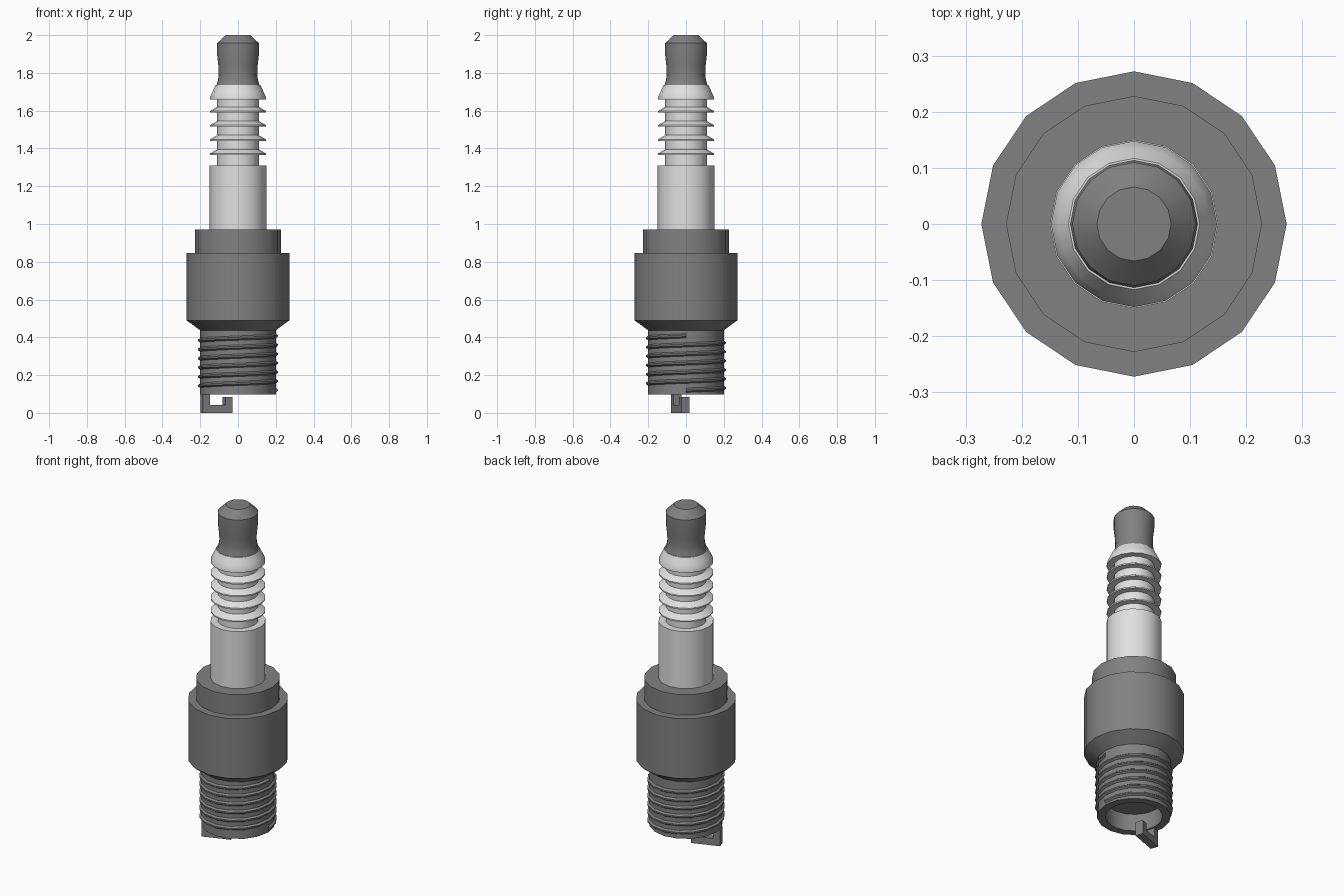
import bpy, bmesh, math
from mathutils import Matrix, Vector

cube = bpy.data.objects.get("Cube")
if cube:
    bpy.data.objects.remove(cube, do_unlink=True)

SIDES = 16


def material(name, value):
    m = bpy.data.materials.new(name)
    m.use_nodes = True
    colour = (value, value, value, 1)
    m.diffuse_color = colour
    m.node_tree.nodes["Principled BSDF"].inputs["Base Color"].default_value = colour
    return m


steel = material("grey steel", 0.22)
ceramic = material("white ceramic", 0.75)


def finish(name, bm, mat, smooth=True):
    bmesh.ops.recalc_face_normals(bm, faces=bm.faces)
    mesh = bpy.data.meshes.new(name)
    bm.to_mesh(mesh)
    bm.free()
    mesh.materials.append(mat)
    ob = bpy.data.objects.new(name, mesh)
    bpy.context.collection.objects.link(ob)
    if smooth:
        bpy.ops.object.select_all(action="DESELECT")
        ob.select_set(True)
        bpy.context.view_layer.objects.active = ob
        bpy.ops.object.shade_smooth_by_angle(angle=math.radians(30))
    return ob


def lathe(name, profile, mat):
    """Turn a (radius, height) profile round z and cap both ends."""
    bm = bmesh.new()
    rings = [[bm.verts.new((r * math.cos(math.tau * i / SIDES),
                            r * math.sin(math.tau * i / SIDES), z))
              for i in range(SIDES)] for r, z in profile]
    for a, b in zip(rings, rings[1:]):
        for i in range(SIDES):
            j = (i + 1) % SIDES
            bm.faces.new((a[i], a[j], b[j], b[i]))
    bm.faces.new(rings[0])
    bm.faces.new(rings[-1])
    return finish(name, bm, mat)


# Metal shell with a hollow lower end
lathe("metal_shell", [(0.155, 0.20), (0.155, 0.097), (0.20, 0.097), (0.20, 0.437),
                      (0.272, 0.49), (0.272, 0.847), (0.228, 0.847), (0.228, 0.97)], steel)

# Ribbed insulator: four skirts, then the top flare
ribs = [(0.15, 0.96), (0.15, 1.31), (0.11, 1.31)]
for k in range(4):
    z = 1.365 + 0.075 * k
    ribs += [(0.11, z), (0.148, z), (0.148, z + 0.008), (0.11, z + 0.03)]
ribs += [(0.11, 1.66), (0.148, 1.66), (0.148, 1.673), (0.135, 1.70), (0.117, 1.737)]
lathe("insulator", ribs, ceramic)

# Waisted terminal cap
lathe("terminal", [(0.114, 1.735), (0.106, 1.76), (0.102, 1.79), (0.104, 1.84),
                   (0.11, 1.89), (0.11, 1.957), (0.066, 2.0)], steel)

# Helical thread ridge
bm = bmesh.new()
turns, pitch = 6, 0.048
previous = None
for i in range(turns * SIDES + 1):
    a = math.tau * i / SIDES
    z = 0.12 + pitch * i / SIDES
    section = [bm.verts.new((r * math.cos(a), r * math.sin(a), z + dz))
               for r, dz in ((0.198, -0.013), (0.211, -0.004), (0.211, 0.004), (0.198, 0.013))]
    if previous:
        for p in range(4):
            q = (p + 1) % 4
            bm.faces.new((previous[p], previous[q], section[q], section[p]))
    else:
        bm.faces.new(section)
    previous = section
bm.faces.new(previous)
finish("thread", bm, steel)

# Ground electrode: hooked strip, extruded across its width and turned
outline = [(-0.082, 0), (0.082, 0), (0.082, 0.084), (0.043, 0.084),
           (0.043, 0.042), (-0.043, 0.042), (-0.043, 0.10), (-0.082, 0.10)]
bm = bmesh.new()
face = bm.faces.new([bm.verts.new((x, -0.0225, z)) for x, z in outline])
extruded = bmesh.ops.extrude_face_region(bm, geom=[face])
moved = [v for v in extruded["geom"] if isinstance(v, bmesh.types.BMVert)]
bmesh.ops.translate(bm, verts=moved, vec=(0, 0.045, 0))
bm.transform(Matrix.Translation(Vector((-0.115, -0.03, 0))) @ Matrix.Rotation(math.radians(20), 4, "Z"))
finish("ground_electrode", bm, steel, smooth=False)
